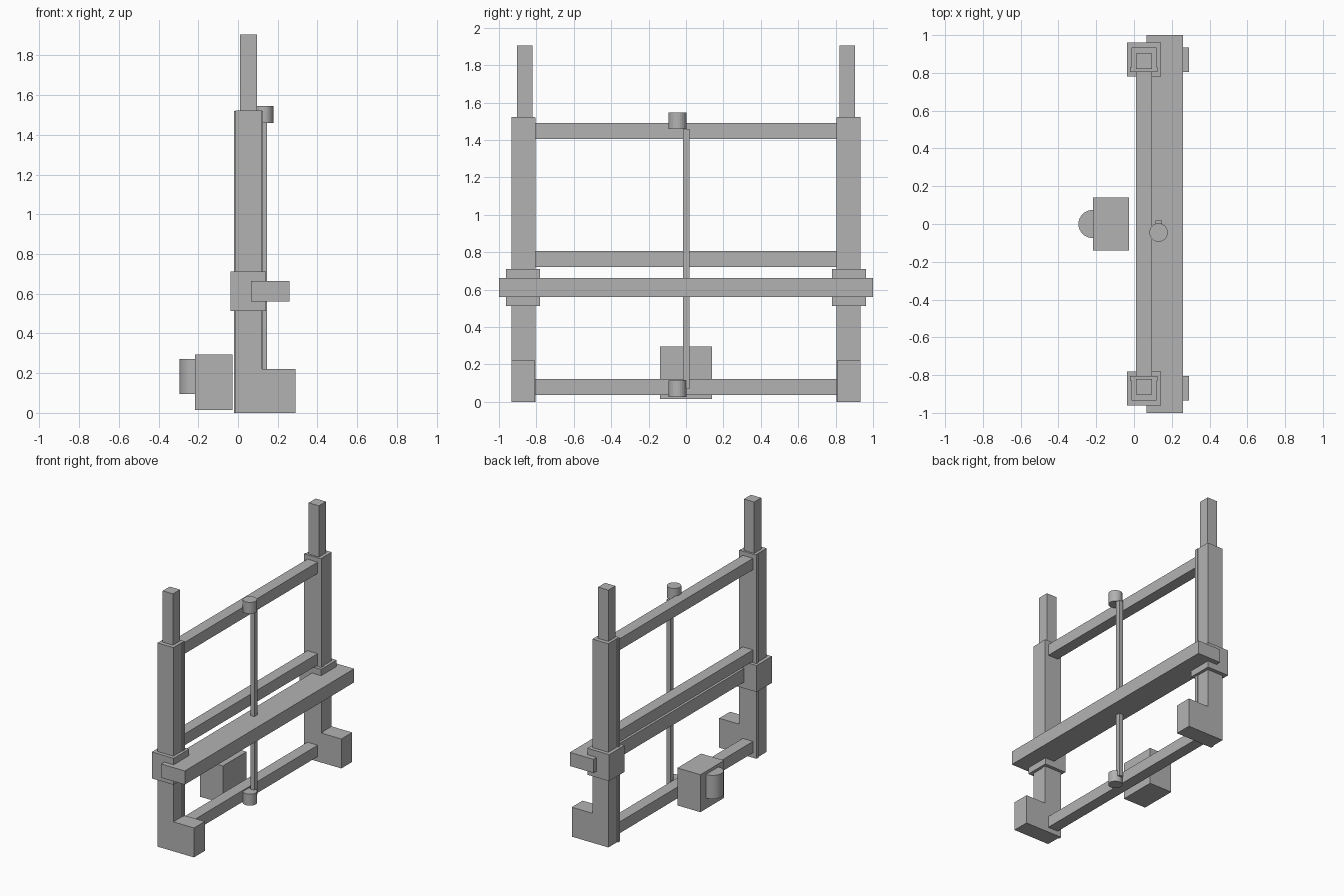
import bpy
import bmesh
from math import radians

default = bpy.data.objects.get("Cube")
if default:
    bpy.data.objects.remove(default, do_unlink=True)

grey = bpy.data.materials.new("plain_grey")
grey.use_nodes = True
COLOUR = (0.45, 0.45, 0.45, 1)
grey.diffuse_color = COLOUR
grey.node_tree.nodes["Principled BSDF"].inputs["Base Color"].default_value = COLOUR


def finish(name, bm):
    bmesh.ops.recalc_face_normals(bm, faces=bm.faces)
    mesh = bpy.data.meshes.new(name)
    bm.to_mesh(mesh)
    bm.free()
    mesh.materials.append(grey)
    obj = bpy.data.objects.new(name, mesh)
    bpy.context.collection.objects.link(obj)
    return obj


def box(name, x, y, z):
    """Box from (low, high) ranges on each axis."""
    bm = bmesh.new()
    bmesh.ops.create_cube(bm, size=1)
    for v in bm.verts:
        v.co = [r[0] + (c + 0.5) * (r[1] - r[0]) for c, r in zip(v.co, (x, y, z))]
    return finish(name, bm)


def extrude_y(name, profile, y):
    """Extrude an (x, z) outline along y."""
    bm = bmesh.new()
    face = bm.faces.new([bm.verts.new((px, y[0], pz)) for px, pz in profile])
    geom = bmesh.ops.extrude_face_region(bm, geom=[face])["geom"]
    moved = [g for g in geom if isinstance(g, bmesh.types.BMVert)]
    bmesh.ops.translate(bm, verts=moved, vec=(0, y[1] - y[0], 0))
    return finish(name, bm)


def cylinder(name, x, y, radius, z, sides):
    bpy.ops.mesh.primitive_cylinder_add(
        vertices=sides, radius=radius, depth=z[1] - z[0],
        location=(x, y, (z[0] + z[1]) / 2))
    obj = bpy.context.object
    obj.name = name
    obj.data.materials.append(grey)
    return obj


# Two mirrored uprights, each with foot, inner flange, sliding collar and top rod
for side, s in (("right", -1), ("left", 1)):
    def span(a, b):
        return sorted((s * a, s * b))

    outline = [(-0.012, 0), (0.29, 0), (0.29, 0.22), (0.12, 0.22), (0.12, 1.522), (-0.012, 1.522)]
    extrude_y(side + "_post_and_foot", outline, span(0.806, 0.934))
    box(side + "_post_flange", (-0.02, 0.125), span(0.805, 0.83), (0, 1.52))
    box(side + "_collar", (-0.038, 0.142), span(0.78, 0.962), (0.513, 0.711))
    box(side + "_top_rod", (0.01, 0.095), span(0.82, 0.903), (1.4, 1.905))

# Horizontal rails between the posts
for name, z in (("lower", 0.037), ("middle", 0.721), ("upper", 1.405)):
    box(name + "_rail", (0.01, 0.095), (-0.81, 0.81), (z, z + 0.085))

# Wide beam carried by the collars
box("sliding_beam", (0.065, 0.26), (-1, 1), (0.561, 0.663))

# Central drive bar with round end caps
box("drive_bar", (0.115, 0.147), (-0.016, 0.018), (0.07, 1.46))
for name, z in (("lower", 0.027), ("upper", 1.46)):
    cylinder(name + "_bar_cap", 0.13, -0.045, 0.049, (z, z + 0.086), 24)

# Motor box with a rounded housing at the back
box("motor_box", (-0.217, -0.027), (-0.14, 0.14), (0.015, 0.295))
housing = cylinder("motor_housing", -0.22, 0, 0.074, (0.095, 0.272), 32)
bpy.ops.object.shade_smooth_by_angle(angle=radians(30))
